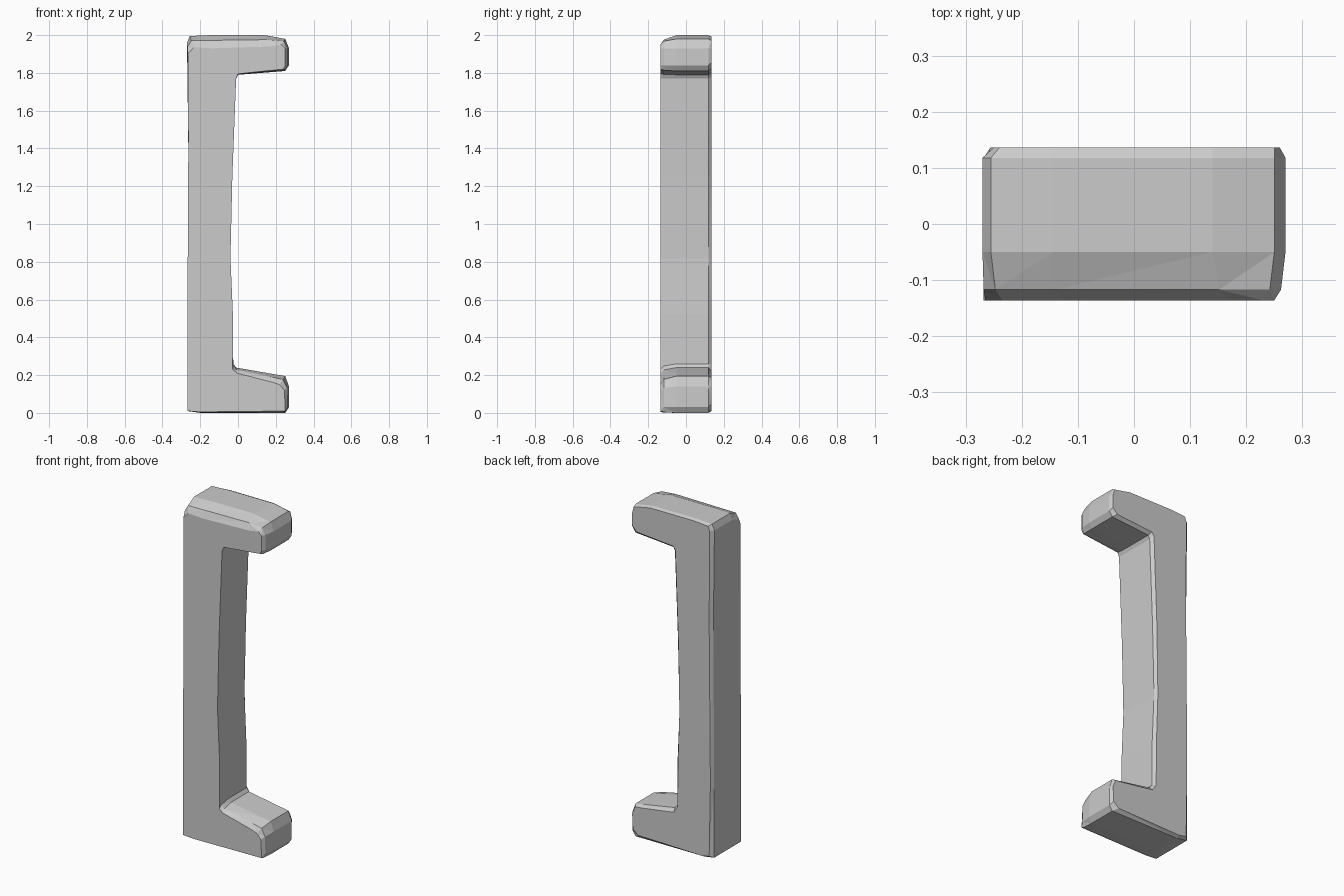
import bpy
import bmesh

# Side outline of the handle: (x, z), front-edge shift (dx, dz), back-edge shift (dx, dz)
outline = [
    # lower arm
    ((-0.268, 0.01), (0, 0), (0.02, 0.01)),
    ((-0.20, 0.0), (0, 0.005), (0, 0.01)),
    ((0.25, 0.0), (0, 0.01), (-0.03, 0.02)),
    ((0.27, 0.03), (-0.02, 0), (-0.015, 0.02)),
    ((0.27, 0.14), (-0.025, -0.02), (-0.01, 0)),
    ((0.25, 0.195), (-0.03, -0.045), (-0.01, -0.01)),
    ((0.19, 0.205), (0, -0.045), (0, -0.015)),
    ((-0.01, 0.24), (0.005, -0.03), (-0.005, -0.02)),
    # inner side of the grip
    ((-0.025, 0.26), (-0.003, -0.03), (-0.015, 0)),
    ((-0.027, 0.52), (0, 0), (-0.015, 0)),
    ((-0.04, 0.82), (0, 0), (-0.012, 0)),
    ((-0.03, 1.25), (0, 0), (-0.015, 0)),
    ((-0.01, 1.77), (0, 0), (-0.015, 0.015)),
    # upper arm
    ((0.0, 1.79), (0, 0.005), (-0.01, 0.015)),
    ((0.25, 1.81), (-0.01, 0.01), (-0.02, 0.015)),
    ((0.27, 1.84), (-0.02, 0), (-0.01, 0.015)),
    ((0.27, 1.93), (-0.02, 0), (-0.01, 0)),
    ((0.25, 1.98), (-0.02, -0.03), (0, -0.01)),
    ((0.14, 2.0), (0.03, -0.06), (0, -0.008)),
    ((-0.145, 2.0), (0.01, -0.07), (0, -0.008)),
    ((-0.255, 1.995), (0.02, -0.06), (0.015, -0.01)),
    ((-0.27, 1.96), (0.005, -0.06), (0.02, 0)),
    # outer side of the grip
    ((-0.263, 1.40), (0, 0), (0.015, 0)),
    ((-0.268, 0.45), (0, 0), (0.012, 0)),
]

# Depth layers: y, weight of the front shift, weight of the back shift
layers = [(-0.136, 1, 0), (-0.117, 0.4, 0), (-0.05, 0, 0),
          (0.118, 0, 0), (0.136, 0, 1)]

bm = bmesh.new()
rings = [[bm.verts.new((p[0] + wf * f[0] + wb * b[0], y,
                        p[1] + wf * f[1] + wb * b[1]))
          for p, f, b in outline] for y, wf, wb in layers]

# Front and back caps, then the skin between the layers
bm.faces.new(rings[0])
bm.faces.new(rings[-1][::-1])
n = len(outline)
for r0, r1 in zip(rings, rings[1:]):
    for i in range(n):
        j = (i + 1) % n
        bm.faces.new((r0[j], r0[i], r1[i], r1[j]))

# Concave caps need valid normals before they are split into triangles
bm.normal_update()
bmesh.ops.triangulate(bm, faces=bm.faces[:], ngon_method='EAR_CLIP')
bmesh.ops.recalc_face_normals(bm, faces=bm.faces[:])
mesh = bpy.data.meshes.new("door_handle")
bm.to_mesh(mesh)
bm.free()
handle = bpy.data.objects.new("door_handle", mesh)
bpy.context.collection.objects.link(handle)
